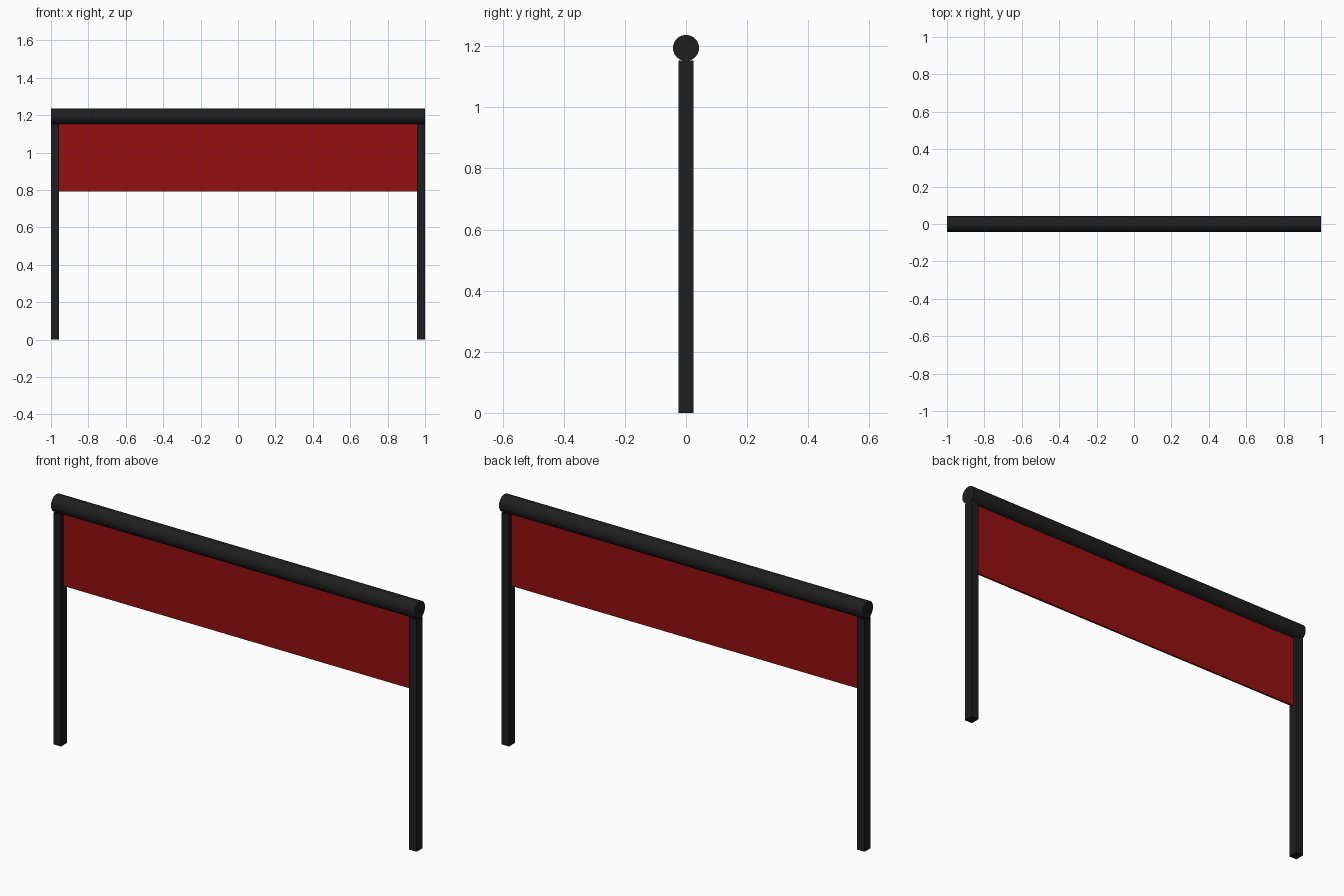
import bpy
import math

if "Cube" in bpy.data.objects:
    bpy.data.objects.remove(bpy.data.objects["Cube"])


def material(name, color):
    m = bpy.data.materials.new(name)
    m.diffuse_color = color
    m.use_nodes = True
    m.node_tree.nodes["Principled BSDF"].inputs["Base Color"].default_value = m.diffuse_color
    return m


black = material("black", (0.013, 0.013, 0.013, 1))
red = material("red", (0.3, 0.005, 0.005, 1))


def box(name, center, size, mat):
    bpy.ops.mesh.primitive_cube_add(size=1, location=center)
    ob = bpy.context.object
    ob.name = name
    ob.scale = size
    bpy.ops.object.transform_apply(location=False, rotation=False, scale=True)
    ob.data.materials.append(mat)
    return ob


# Square posts at both ends
POST_W, POST_D, POST_H = 0.042, 0.048, 1.153
for side, label in ((-1, "left"), (1, "right")):
    box(f"{label}_post", (side * (1 - POST_W / 2), 0, POST_H / 2),
        (POST_W, POST_D, POST_H), black)

# Thin hanging panel between the posts
PANEL_BOTTOM, PANEL_TOP = 0.792, 1.156
box("panel", (0, 0, (PANEL_BOTTOM + PANEL_TOP) / 2),
    (2 - 2 * POST_W, 0.01, PANEL_TOP - PANEL_BOTTOM), red)

# Round top rail
bpy.ops.mesh.primitive_cylinder_add(vertices=32, radius=0.0425, depth=2,
                                    location=(0, 0, 1.194),
                                    rotation=(0, math.pi / 2, 0))
rail = bpy.context.object
rail.name = "top_rail"
rail.data.materials.append(black)
bpy.ops.object.shade_smooth_by_angle(angle=math.radians(30))
